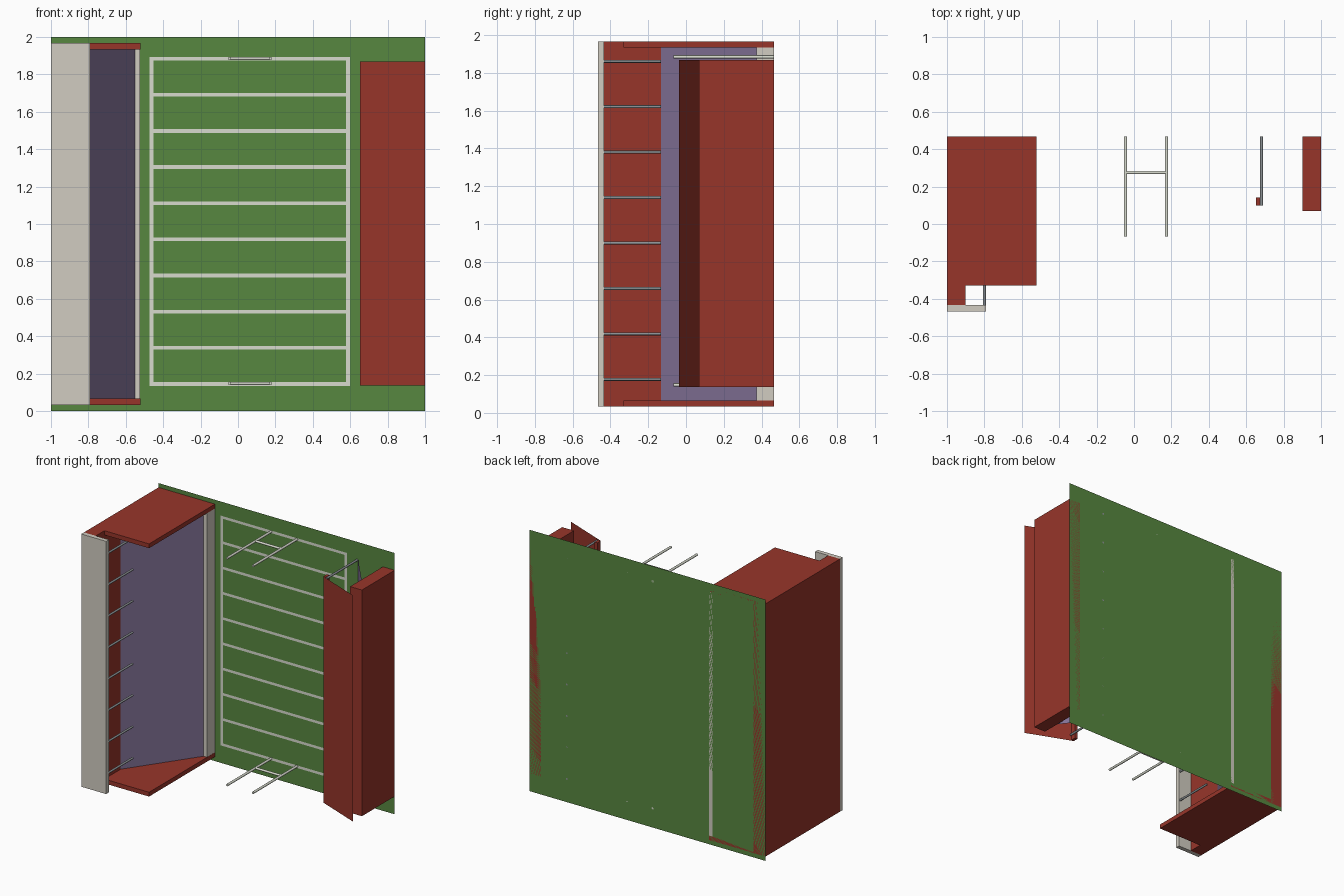
import bpy, bmesh
from mathutils import Vector

if "Cube" in bpy.data.objects:
    bpy.data.objects.remove(bpy.data.objects["Cube"])


def material(name, r, g, b):
    m = bpy.data.materials.new(name)
    m.diffuse_color = (*[(c / 255) ** 2.2 for c in (r, g, b)], 1)
    m.use_nodes = True
    m.node_tree.nodes["Principled BSDF"].inputs["Base Color"].default_value = m.diffuse_color
    return m


GREEN = material("grass", 88, 134, 66)
WHITE = material("line_white", 215, 218, 205)
RED = material("brick_red", 150, 56, 46)
BEIGE = material("concrete", 208, 203, 192)
PURPLE = material("seating", 128, 112, 148)
GREY = material("steel", 140, 145, 148)
BACK = 0.467          # plane of the pitch, everything rises towards -y


def finish(name, bm, mat):
    me = bpy.data.meshes.new(name)
    bm.to_mesh(me)
    bm.free()
    ob = bpy.data.objects.new(name, me)
    bpy.context.collection.objects.link(ob)
    me.materials.append(mat)
    return ob


def box(name, x, y, z, mat):
    bm = bmesh.new()
    bmesh.ops.create_cube(bm, size=1)
    for v in bm.verts:
        v.co = [(r[0] + r[1]) / 2 + c * (r[1] - r[0]) for c, r in zip(v.co, (x, y, z))]
    return finish(name, bm, mat)


def sheet(name, p, q, z, mat):
    """Thin sheet spanning plan points p to q, swept along z."""
    bm = bmesh.new()
    bm.faces.new([bm.verts.new(c) for c in
                  ((*p, z[0]), (*q, z[0]), (*q, z[1]), (*p, z[1]))])
    return finish(name, bm, mat)


def rod(name, a, b, r, mat):
    a, b = Vector(a), Vector(b)
    bm = bmesh.new()
    bmesh.ops.create_cone(bm, cap_ends=True, segments=10, radius1=r, radius2=r,
                          depth=(b - a).length)
    rot = Vector((0, 0, 1)).rotation_difference(b - a).to_matrix()
    for v in bm.verts:
        v.co = rot @ v.co + (a + b) / 2
    for f in bm.faces:
        f.smooth = len(f.verts) == 4
    return finish(name, bm, mat)


# Pitch and its markings
sheet("pitch", (-1, BACK), (1, BACK), (0, 2), GREEN)
ly = BACK - 0.003
for i in range(10):
    z = 0.145 + i * 0.1932
    sheet(f"yard_line_{i}", (-0.455, ly), (0.58, ly), (z - 0.01, z + 0.01), WHITE)
for side, x in (("left", -0.462), ("right", 0.588)):
    sheet(f"{side}_side_line", (x - 0.01, ly), (x + 0.01, ly), (0.135, 1.894), WHITE)

# Goal posts at both ends
for end, z in (("lower", 0.148), ("upper", 1.885)):
    for i, x in enumerate((-0.045, 0.174)):
        rod(f"{end}_goal_post_{i}", (x, BACK, z), (x, -0.067, z), 0.009, WHITE)
    rod(f"{end}_goal_crossbar", (-0.045, 0.275, z), (0.174, 0.275, z), 0.009, WHITE)

# Large stand: rear wall, end walls, kerb, seating and roof
z0, z1, t = 0.033, 1.967, 0.033
box("large_stand_rear_wall", (-1, -0.9), (-0.434, BACK), (z0, z1), RED)
for end, z in (("lower", (z0, z0 + t)), ("upper", (z1 - t, z1))):
    box(f"large_stand_{end}_wall", (-0.9, -0.522), (-0.33, BACK), z, RED)
inner = (z0 + t, z1 - t)
box("large_stand_kerb", (-0.551, -0.523), (0.372, BACK), inner, BEIGE)
sheet("large_stand_seating", (-0.9, -0.133), (-0.551, 0.372), inner, PURPLE)
box("large_stand_roof", (-1, -0.79), (-0.467, -0.434), (z0, z1), BEIGE)

# Small stand: rear wall, seating, sloping roof with front lip
span = (0.137, 1.868)
box("small_stand_rear_wall", (0.9, 1), (0.07, BACK), span, RED)
sheet("small_stand_seating", (0.9, 0.21), (0.69, BACK), span, PURPLE)
sheet("small_stand_roof", (0.652, 0.1), (1, -0.038), span, RED)
box("small_stand_roof_lip", (0.652, 0.674), (0.1, 0.142), span, RED)

# Roof columns of both stands
for i in range(8):
    z = 0.178 + i * 0.2405
    rod(f"large_stand_column_{i}", (-0.8, -0.133, z), (-0.8, -0.436, z), 0.008, GREY)
    rod(f"small_stand_column_{i}", (0.682, BACK, z), (0.682, 0.1, z), 0.008, GREY)
